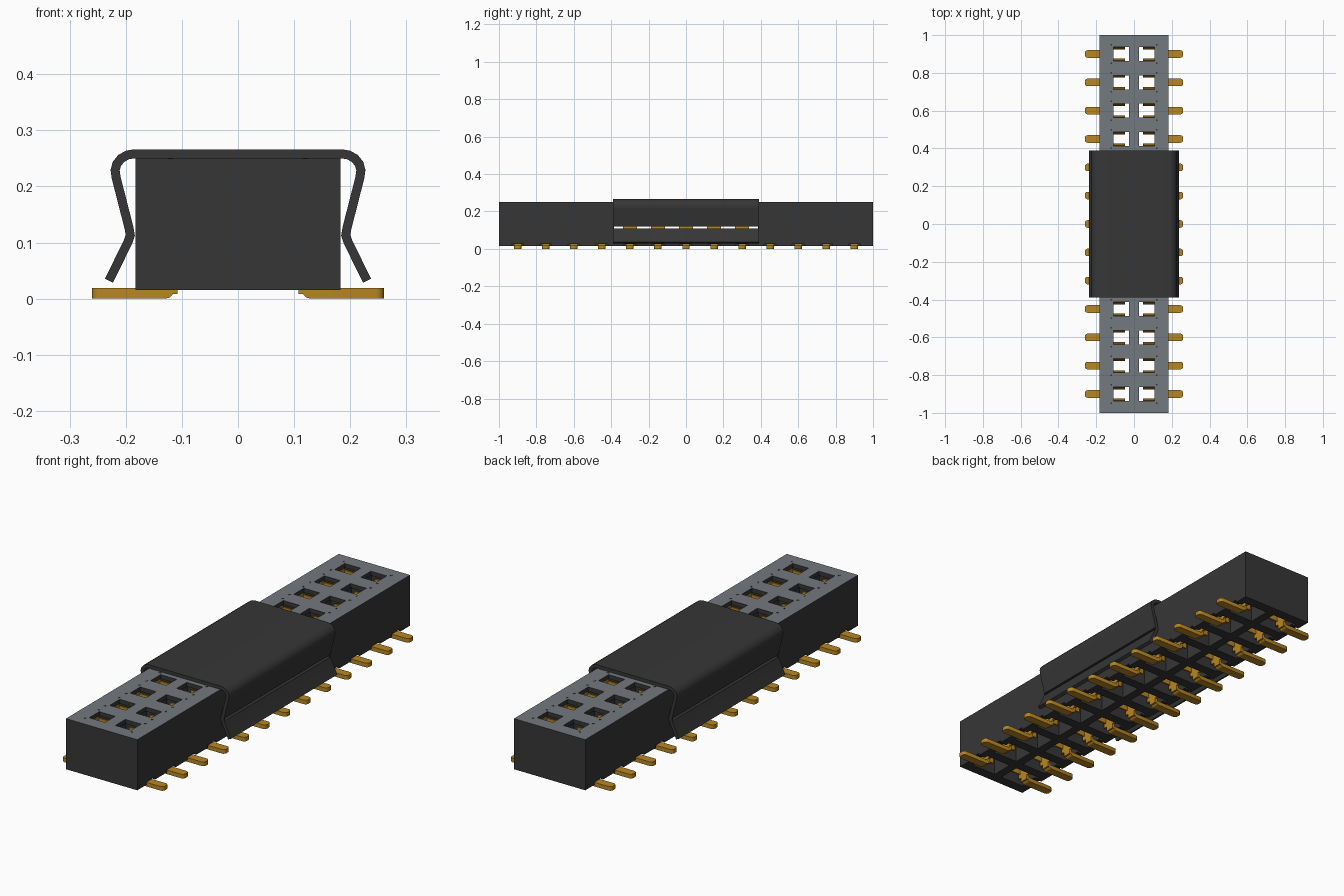
import bpy, bmesh
from mathutils import Matrix, Vector

cube = bpy.data.objects.get("Cube")
if cube:
    bpy.data.objects.remove(cube, do_unlink=True)

PITCH = 0.15
ROWS = [(i - 6) * PITCH for i in range(13)]


def material(name, rgb):
    m = bpy.data.materials.new(name)
    m.use_nodes = True
    m.diffuse_color = (*rgb, 1)
    m.node_tree.nodes["Principled BSDF"].inputs["Base Color"].default_value = (*rgb, 1)
    return m


black = material("black plastic", (0.037, 0.037, 0.037))
grey = material("grey top", (0.175, 0.192, 0.212))
gold = material("gold contact", (0.48, 0.24, 0.016))


def box(bm, x, y, z):
    """Add a box from (min, max) pairs and return its vertices."""
    x, y, z = sorted(x), sorted(y), sorted(z)
    mid = Vector([(a + b) / 2 for a, b in (x, y, z)])
    size = [b - a for a, b in (x, y, z)]
    mat = Matrix.Translation(mid) @ Matrix.Diagonal((*size, 1))
    return bmesh.ops.create_cube(bm, size=1, matrix=mat)["verts"]


def make(name, bm, *mats):
    bmesh.ops.recalc_face_normals(bm, faces=bm.faces[:])
    me = bpy.data.meshes.new(name)
    bm.to_mesh(me)
    bm.free()
    for m in mats:
        me.materials.append(m)
    ob = bpy.data.objects.new(name, me)
    bpy.context.collection.objects.link(ob)
    return ob


def cell_boxes(name, x, y, z):
    """One box per contact position, in both columns."""
    bm = bmesh.new()
    for row in ROWS:
        for s in (-1, 1):
            box(bm, (s * x[0], s * x[1]), (row - y, row + y), z)
    return make(name, bm, black)


def cut(ob, cutter):
    cutter.hide_render = True
    mod = ob.modifiers.new("cut", "BOOLEAN")
    mod.operation = "DIFFERENCE"
    mod.solver = "EXACT"
    mod.object = cutter


def apply_all(ob):
    dg = bpy.context.evaluated_depsgraph_get()
    dg.update()
    me = bpy.data.meshes.new_from_object(ob.evaluated_get(dg))
    ob.modifiers.clear()
    ob.data = me


# Housing block with socket openings, contact pockets and lead notches
bm = bmesh.new()
box(bm, (-0.183, 0.183), (-1, 1), (0.015, 0.25))
housing = make("housing", bm, black, grey)
cutters = [
    cell_boxes("socket_cutter", (0.026, 0.108), 0.037, (0.15, 0.3)),
    cell_boxes("pocket_cutter", (0.02, 0.15), 0.052, (-0.05, 0.23)),
    cell_boxes("notch_cutter", (0.12, 0.2), 0.032, (-0.05, 0.027)),
]
bm = bmesh.new()
box(bm, (-0.4, 0.4), (-0.386, 0.386), (0.108, 0.119))
slit = make("slit_cutter", bm, black)
cutters.append(slit)
for c in cutters:
    cut(housing, c)
apply_all(housing)
for p in housing.data.polygons:
    p.material_index = int(p.normal.z > 0.9 and p.center.z > 0.245)

# Bent pick-up clip over the middle
half = [(0.185, 0.258), (0.197, 0.256), (0.208, 0.25), (0.216, 0.24), (0.219, 0.229),
        (0.217, 0.215), (0.194, 0.125), (0.192, 0.113), (0.196, 0.101), (0.23, 0.032)]
path = [(-x, z) for x, z in reversed(half)] + half
bm = bmesh.new()
rails = [[bm.verts.new((x, y, z)) for x, z in path] for y in (-0.39, 0.39)]
for i in range(len(path) - 1):
    bm.faces.new((rails[0][i], rails[0][i + 1], rails[1][i + 1], rails[1][i]))
clip = make("pickup_clip", bm, black)
sol = clip.modifiers.new("thickness", "SOLIDIFY")
sol.thickness = 0.016
sol.offset = 0
sol.use_even_offset = True
cut(clip, slit)
apply_all(clip)

for c in cutters:
    bpy.data.objects.remove(c, do_unlink=True)

# Contacts: outer spine, two spring leaves and a rounded solder lead
bm = bmesh.new()
for row in ROWS:
    for s in (-1, 1):
        box(bm, (s * 0.108, s * 0.12), (row - 0.038, row + 0.038), (0.03, 0.225))
        box(bm, (s * 0.108, s * 0.12), (row - 0.02, row + 0.02), (0.008, 0.03))
        for t in (-1, 1):
            leaf = box(bm, (s * 0.048, s * 0.11), (row + t * 0.034, row + t * 0.042), (0.05, 0.22))
            for v in leaf:
                if v.co.z < 0.1:
                    v.co.y -= t * 0.009
        lead = box(bm, (s * 0.115, s * 0.26), (row - 0.02, row + 0.02), (0, 0.019))
        edges = {e for v in lead for e in v.link_edges}
        tip = [e for e in edges if all(abs(v.co.x) > 0.25 for v in e.verts)
               and abs(e.verts[0].co.z - e.verts[1].co.z) > 0.01]
        heel = [e for e in edges if all(abs(v.co.x) < 0.12 and v.co.z < 0.01 for v in e.verts)]
        bmesh.ops.bevel(bm, geom=tip + heel, offset=0.014, segments=3,
                        profile=0.5, affect="EDGES")
contacts = make("contacts", bm, gold)

# Small dark pinholes beside the socket openings
bm = bmesh.new()
for row in ROWS:
    for x in (-0.12, 0.12):
        for dy in (-0.05, 0.05):
            box(bm, (x - 0.004, x + 0.004), (row + dy - 0.004, row + dy + 0.004), (0.249, 0.251))
make("pinholes", bm, black)

# Smooth the clip bends
bpy.ops.object.select_all(action="DESELECT")
for ob in (clip, contacts):
    ob.select_set(True)
bpy.context.view_layer.objects.active = clip
bpy.ops.object.shade_smooth_by_angle(angle=0.6)
